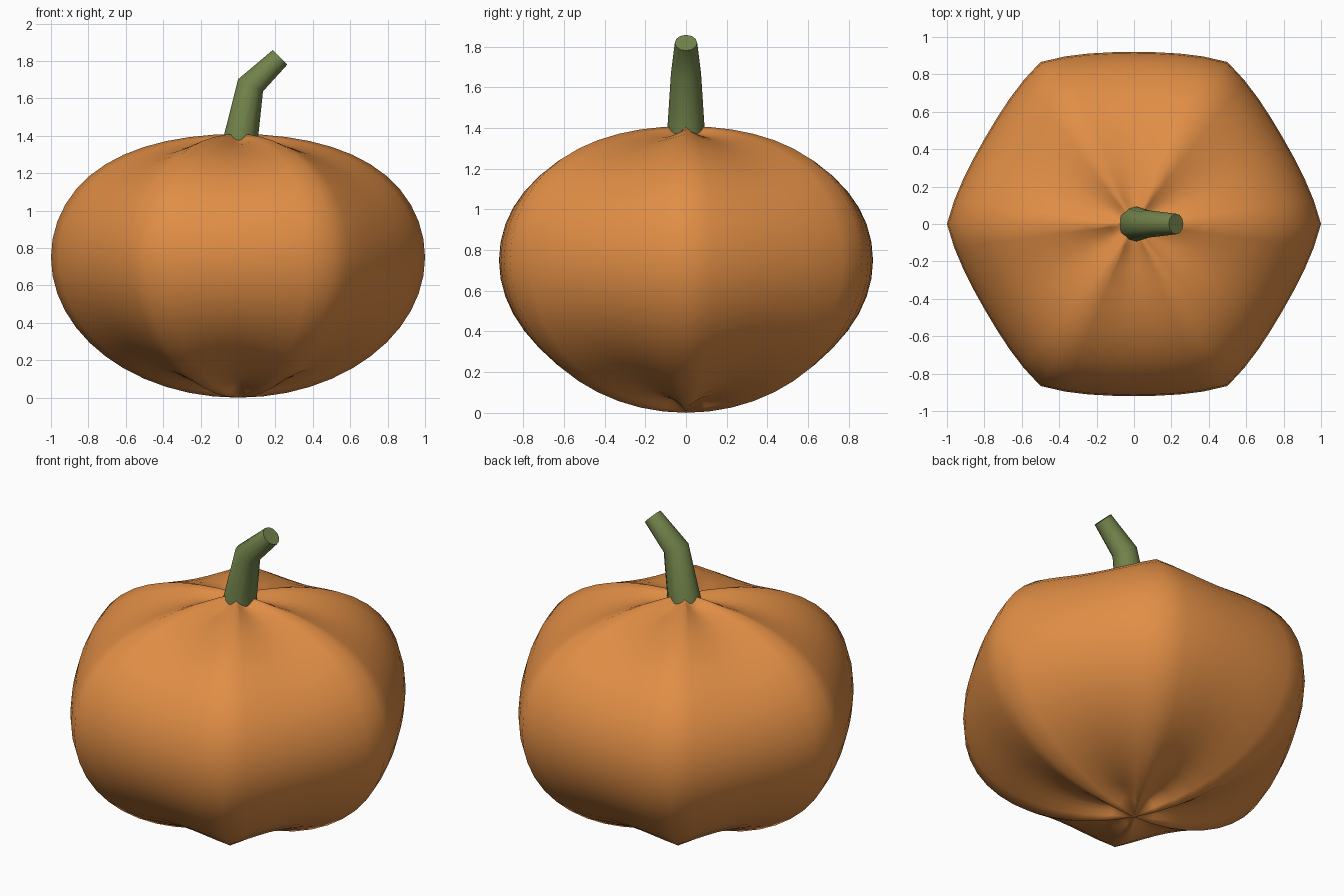
import bpy, bmesh, math
from mathutils import Vector, Matrix

if "Cube" in bpy.data.objects:
    bpy.data.objects.remove(bpy.data.objects["Cube"])


def make_object(name, bm, color, sharp_angle):
    bmesh.ops.recalc_face_normals(bm, faces=bm.faces)
    mesh = bpy.data.meshes.new(name)
    bm.to_mesh(mesh)
    bm.free()
    obj = bpy.data.objects.new(name, mesh)
    bpy.context.collection.objects.link(obj)
    mat = bpy.data.materials.new(name + "_color")
    mat.diffuse_color = color
    mat.use_nodes = True
    mat.node_tree.nodes["Principled BSDF"].inputs["Base Color"].default_value = mat.diffuse_color
    mesh.materials.append(mat)
    bpy.ops.object.select_all(action='DESELECT')
    obj.select_set(True)
    bpy.context.view_layer.objects.active = obj
    bpy.ops.object.shade_smooth_by_angle(angle=math.radians(sharp_angle))
    return obj


# Pumpkin body: squashed sphere with six ridges and a flattened top
bm = bmesh.new()
bmesh.ops.create_uvsphere(bm, u_segments=48, v_segments=24, radius=1)
for v in bm.verts:
    x, y, z = v.co
    scale = 1.0
    if math.hypot(x, y) > 1e-4:
        scale -= 0.08 * abs(math.sin(3 * math.atan2(y, x)))
    z *= scale
    drop = 0.09 * max(z, 0) ** 3
    v.co = (x * scale, y * scale, 0.75 + 0.75 * z - drop)
make_object("pumpkin_body", bm, (0.75, 0.27, 0.06, 1), 180)

# Stem: tapered tube with one mitred bend (centre x, centre z, radius, tilt)
rings = [(0.0, 1.30, 0.098, 11), (0.067, 1.67, 0.074, 26), (0.225, 1.82, 0.055, 45)]
sides = 12
bm = bmesh.new()
loops = []
for cx, cz, radius, tilt in rings:
    rot = Matrix.Rotation(math.radians(tilt), 3, 'Y')
    loop = []
    for i in range(sides):
        a = 2 * math.pi * i / sides
        p = rot @ Vector((radius * math.cos(a), radius * math.sin(a), 0))
        loop.append(bm.verts.new(p + Vector((cx, 0, cz))))
    loops.append(loop)
for low, high in zip(loops, loops[1:]):
    for i in range(sides):
        j = (i + 1) % sides
        bm.faces.new((low[i], low[j], high[j], high[i]))
bm.faces.new(loops[0][::-1])
bm.faces.new(loops[-1])
make_object("stem", bm, (0.17, 0.23, 0.07, 1), 50)
